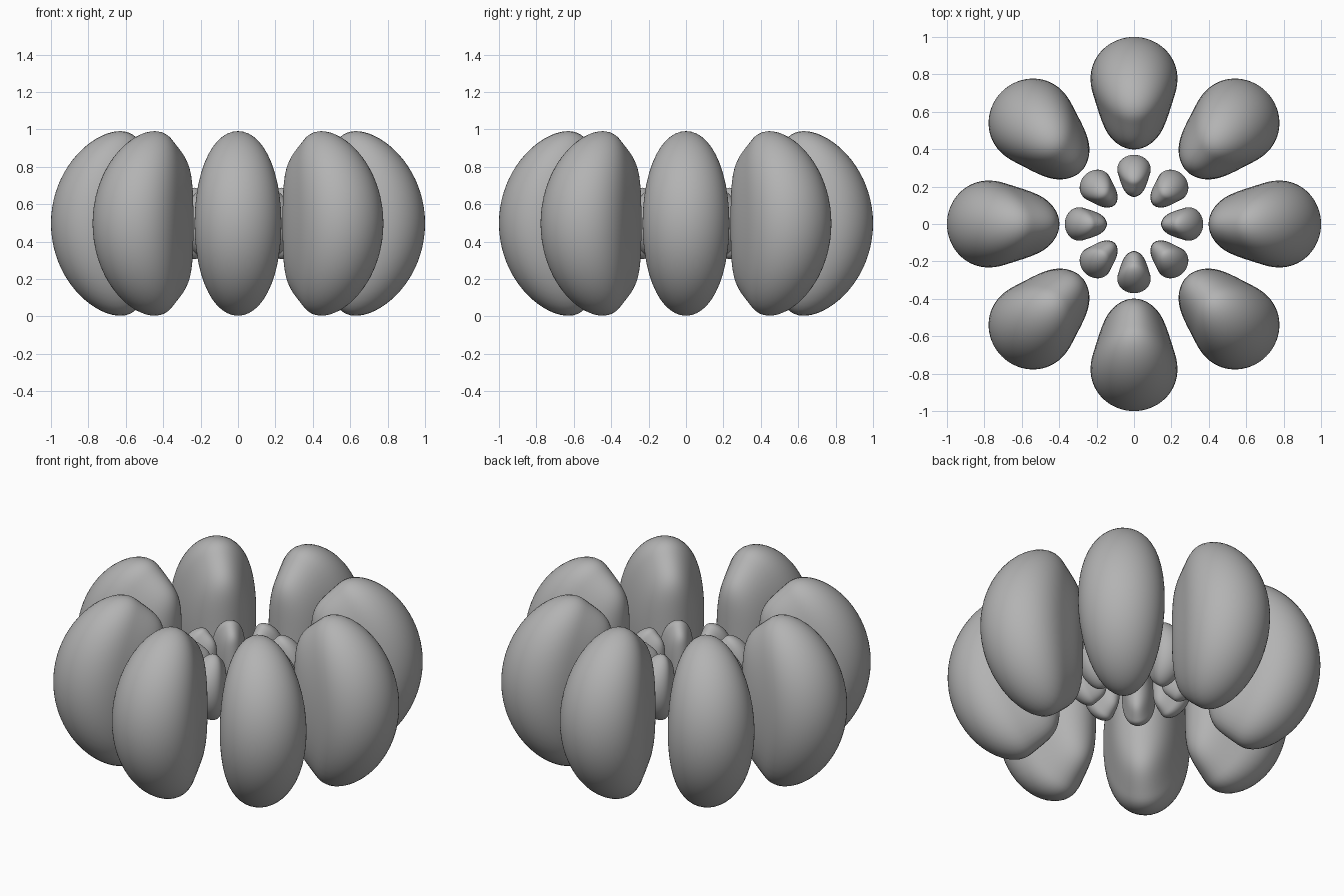
import bpy, bmesh, math
from mathutils import Matrix, Vector

cube = bpy.data.objects.get("Cube")
if cube:
    bpy.data.objects.remove(cube, do_unlink=True)

MID_HEIGHT = 0.497
LOBES = 8
RINGS = 48
SIDES = 48
INNER_POWER = 5     # blunt inner end
OUTER_POWER = 2.2   # round outer end

grey = bpy.data.materials.new("soft_grey")
grey.use_nodes = True
colour = (0.45, 0.45, 0.45, 1)
grey.diffuse_color = colour
grey.node_tree.nodes["Principled BSDF"].inputs["Base Color"].default_value = colour


def polar_point(radius, turn, tilt):
    """Point at a distance from the centre, turned about z and tilted up."""
    return Vector((radius * math.cos(tilt) * math.cos(turn),
                   radius * math.cos(tilt) * math.sin(turn),
                   radius * math.sin(tilt)))


def ring_point(radius, level, v):
    """Point on the closed contour cos(tilt)^4 * cos(4 * turn) = level."""
    c, s = math.cos(v), math.sin(v)
    turn = math.copysign(math.acos(level ** (c * c)) / 4, c)
    tilt = math.copysign(math.acos(level ** (s * s / 4)), s)
    return polar_point(radius, turn, tilt)


def fullness(along, peak):
    """Zero at both tips, one at the widest place."""
    if along < peak:
        return 1 - (1 - along / peak) ** INNER_POWER
    return 1 - ((along - peak) / (1 - peak)) ** OUTER_POWER


def lobe_mesh(name, inner, outer, peak, swell):
    """Skin rings from the inner tip to the outer tip of one lobe."""
    bm = bmesh.new()
    rings = []
    for i in range(1, RINGS):
        along = (1 - math.cos(math.pi * i / RINGS)) / 2
        radius = inner + (outer - inner) * along
        level = 1 - swell * fullness(along, peak)
        rings.append([bm.verts.new(ring_point(radius, level, math.tau * j / SIDES))
                      for j in range(SIDES)])
    for a, b in zip(rings, rings[1:]):
        for j in range(SIDES):
            k = (j + 1) % SIDES
            bm.faces.new((a[j], a[k], b[k], b[j]))
    # Close both tips with fans
    for ring, radius in ((rings[0], inner), (rings[-1], outer)):
        tip = bm.verts.new((radius, 0, 0))
        for j in range(SIDES):
            bm.faces.new((tip, ring[j], ring[(j + 1) % SIDES]))
    bmesh.ops.recalc_face_normals(bm, faces=bm.faces[:])
    mesh = bpy.data.meshes.new(name)
    bm.to_mesh(mesh)
    bm.free()
    mesh.shade_smooth()
    mesh.materials.append(grey)
    return mesh


# Ring of large outer lobes and ring of small inner lobes
for name, inner, outer, peak, swell in (("outer_lobe", 0.40, 1.0, 0.53, 0.66),
                                        ("inner_lobe", 0.145, 0.37, 0.6, 0.67)):
    mesh = lobe_mesh(name, inner, outer, peak, swell)
    for n in range(LOBES):
        lobe = bpy.data.objects.new(f"{name}_{n + 1}", mesh)
        lobe.matrix_world = (Matrix.Translation((0, 0, MID_HEIGHT))
                             @ Matrix.Rotation(math.tau * n / LOBES, 4, "Z"))
        bpy.context.collection.objects.link(lobe)
